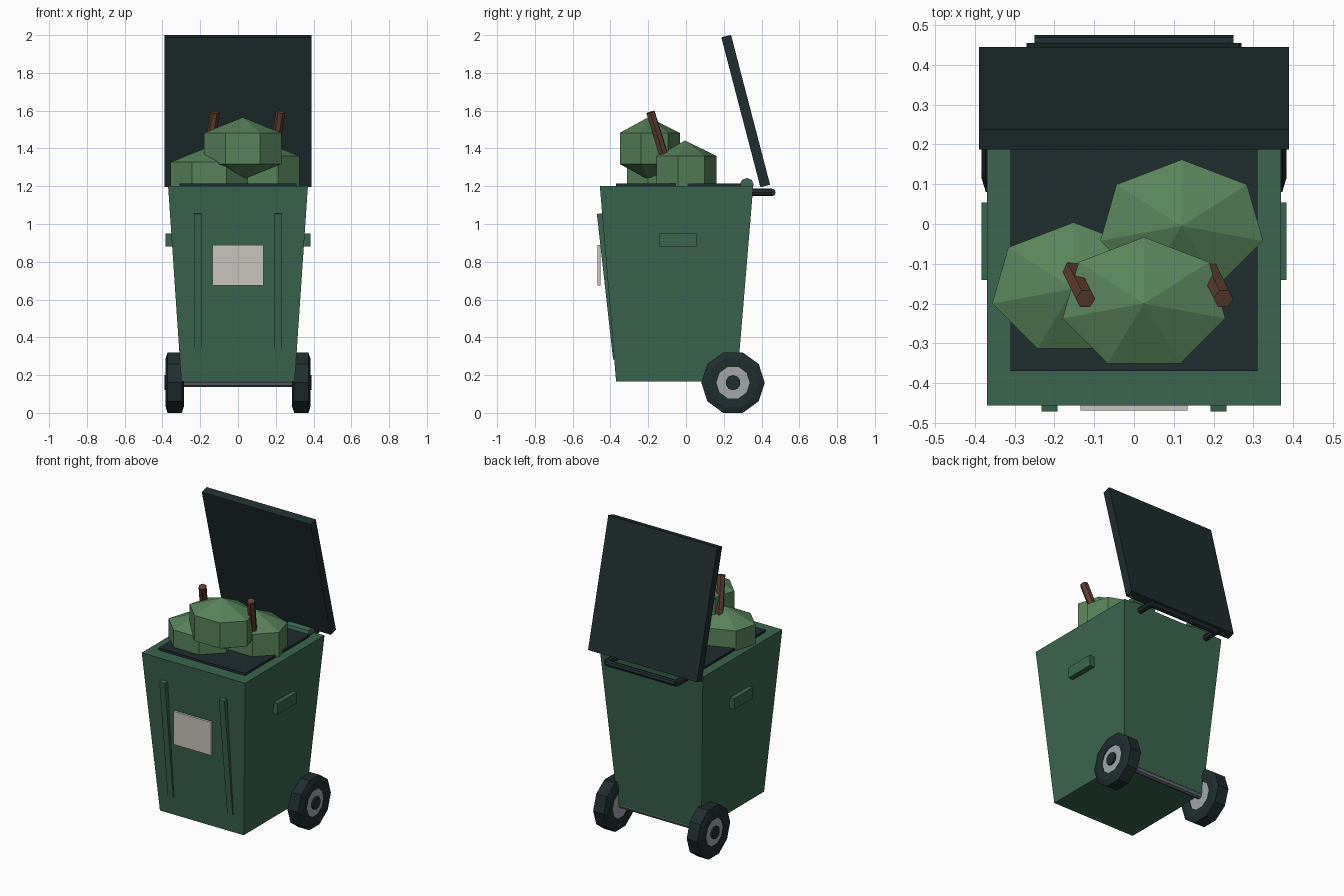
import bpy, bmesh, math
from mathutils import Vector, Matrix

cube = bpy.data.objects.get("Cube")
if cube:
    bpy.data.objects.remove(cube, do_unlink=True)


def material(name, r, g, b):
    m = bpy.data.materials.new(name)
    m.use_nodes = True
    m.diffuse_color = (r, g, b, 1)
    bsdf = next(n for n in m.node_tree.nodes if n.type == 'BSDF_PRINCIPLED')
    bsdf.inputs["Base Color"].default_value = (r, g, b, 1)
    return m


GREEN = material("bin green", 0.045, 0.13, 0.079)
DARK = material("dark plastic", 0.0145, 0.026, 0.028)
LEAF = material("bag green", 0.10, 0.225, 0.105)
BROWN = material("stick brown", 0.115, 0.048, 0.031)
PALE = material("label grey", 0.58, 0.55, 0.51)
HUB = material("hub grey", 0.36, 0.39, 0.41)
STEEL = material("axle steel", 0.13, 0.15, 0.18)


def add(name, bm, mat):
    bmesh.ops.recalc_face_normals(bm, faces=bm.faces)
    mesh = bpy.data.meshes.new(name)
    bm.to_mesh(mesh)
    bm.free()
    mesh.materials.append(mat)
    ob = bpy.data.objects.new(name, mesh)
    bpy.context.collection.objects.link(ob)
    return ob


def box(name, center, size, mat, tilt=0):
    bm = bmesh.new()
    bmesh.ops.create_cube(bm, size=1, matrix=Matrix.Diagonal((*size, 1)))
    ob = add(name, bm, mat)
    ob.location = center
    ob.rotation_euler.x = tilt
    return ob


def rod(name, a, b, radius, sides, mat):
    a, b = Vector(a), Vector(b)
    bm = bmesh.new()
    bmesh.ops.create_cone(bm, cap_ends=True, segments=sides, radius1=radius,
                          radius2=radius, depth=(b - a).length)
    ob = add(name, bm, mat)
    ob.location = (a + b) / 2
    ob.rotation_mode = 'QUATERNION'
    ob.rotation_quaternion = (b - a).to_track_quat('Z', 'Y')
    return ob


def tyre(name, x, y, z, profile, sides):
    """Lathe a closed (offset, radius) profile around the x axis."""
    bm = bmesh.new()
    rings = []
    for i in range(sides):
        t = math.tau * i / sides
        rings.append([bm.verts.new((x + o, y + r * math.cos(t), z + r * math.sin(t)))
                      for o, r in profile])
    n = len(profile)
    for i in range(sides):
        p, q = rings[i], rings[(i + 1) % sides]
        for j in range(n):
            k = (j + 1) % n
            bm.faces.new((p[j], p[k], q[k], q[j]))
    return add(name, bm, DARK)


# Tapered body
bm = bmesh.new()
bmesh.ops.create_cube(bm, size=2)
for v in bm.verts:
    top = v.co.z > 0
    v.co = (v.co.x * (0.37 if top else 0.30),
            -0.05 + v.co.y * (0.406 if top else 0.32),
            1.20 if top else 0.165)
add("body", bm, GREEN)

# Opening, open lid and label
box("opening", (0, -0.04, 1.205), (0.62, 0.66, 0.02), DARK)
box("lid", (0, 0.316, 1.598), (0.78, 0.053, 0.82), DARK, 0.255)
box("label", (0, -0.461, 0.782), (0.27, 0.016, 0.214), PALE)

# Wheels: chamfered tyre, hub disc and centre cap
AXLE_Y, AXLE_Z = 0.249, 0.16
tread = [(-0.038, 0.168), (0.038, 0.168), (0.048, 0.135),
         (0.046, 0.088), (-0.046, 0.088), (-0.048, 0.135)]
for side, s in (("left", 1), ("right", -1)):
    x = s * 0.335
    tyre(side + "_tyre", x, AXLE_Y, AXLE_Z, tread, 10)
    rod(side + "_hub", (x - 0.043, AXLE_Y, AXLE_Z), (x + 0.043, AXLE_Y, AXLE_Z), 0.092, 10, HUB)
    rod(side + "_hub_cap", (x, AXLE_Y, AXLE_Z), (s * 0.389, AXLE_Y, AXLE_Z), 0.04, 10, DARK)
    # Front rib, side grip, hinge and handle arm
    box(side + "_rib", (s * 0.213, -0.414, 0.67), (0.04, 0.03, 0.775), GREEN, 0.111)
    box(side + "_grip", (s * 0.359, -0.043, 0.915), (0.048, 0.195, 0.07), GREEN)
    rod(side + "_hinge", (s * 0.14, 0.322, 1.207), (s * 0.30, 0.322, 1.207), 0.037, 8, GREEN)
    rod(side + "_handle_arm", (s * 0.25, 0.34, 1.167), (s * 0.25, 0.455, 1.167), 0.02, 8, DARK)

rod("axle", (-0.33, AXLE_Y, AXLE_Z), (0.33, AXLE_Y, AXLE_Z), 0.022, 8, STEEL)
rod("handle_bar", (-0.25, 0.455, 1.167), (0.25, 0.455, 1.167), 0.02, 8, DARK)

# Faceted garden waste heaps
for name, center in (("left_heap", (0.12, -0.005, 1.277)),
                     ("right_heap", (-0.152, -0.163, 1.245)),
                     ("top_heap", (0.025, -0.20, 1.40))):
    bm = bmesh.new()
    bmesh.ops.create_uvsphere(bm, u_segments=7, v_segments=3, radius=1)
    for v in bm.verts:
        v.co = (v.co.x * 0.2425, v.co.y * 0.193, v.co.z * 0.165)
    add(name, bm, LEAF).location = center

# Sticks poking out
for name, x in (("right_stick", -0.122), ("left_stick", 0.225)):
    rod(name, (x - 0.045, -0.097, 1.30), (x, -0.188, 1.592), 0.025, 6, BROWN)
